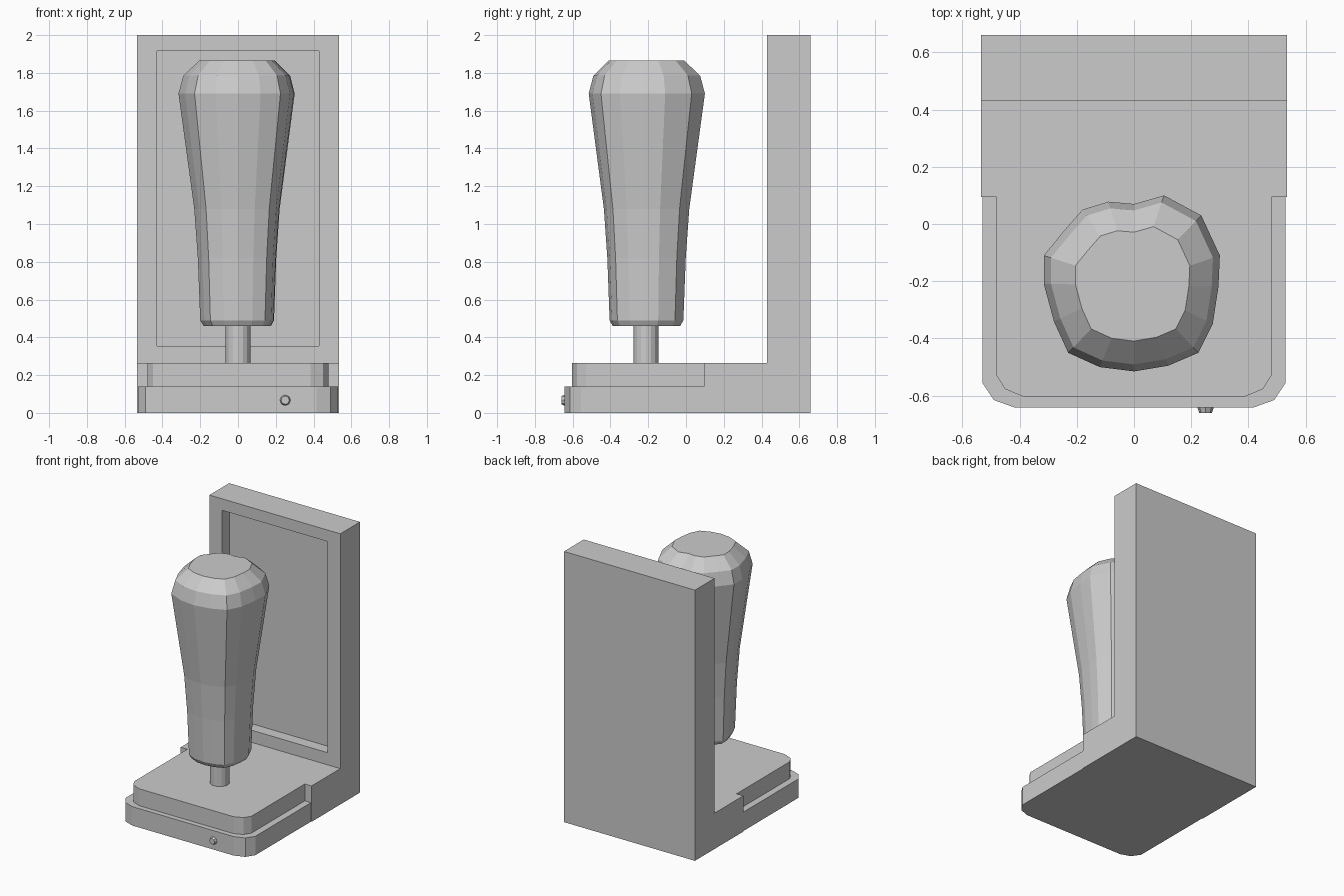
import bpy, bmesh
from mathutils import Vector

if "Cube" in bpy.data.objects:
    bpy.data.objects.remove(bpy.data.objects["Cube"])


def finish(name, bm):
    bmesh.ops.recalc_face_normals(bm, faces=bm.faces)
    me = bpy.data.meshes.new(name)
    bm.to_mesh(me)
    bm.free()
    ob = bpy.data.objects.new(name, me)
    bpy.context.collection.objects.link(ob)
    return ob


def loft(name, rings):
    """Skin a closed solid through rings of equal point count."""
    bm = bmesh.new()
    vs = [[bm.verts.new(p) for p in r] for r in rings]
    n = len(vs[0])
    for a, b in zip(vs, vs[1:]):
        for i in range(n):
            j = (i + 1) % n
            bm.faces.new((a[i], a[j], b[j], b[i]))
    bm.faces.new(vs[0][::-1])
    bm.faces.new(vs[-1])
    return finish(name, bm)


def cylinder(name, r1, r2, depth, sides, loc, rot=(0, 0, 0)):
    bpy.ops.mesh.primitive_cone_add(vertices=sides, radius1=r1, radius2=r2,
                                    depth=depth, location=loc, rotation=rot)
    bpy.context.object.name = name


# L-shaped stand: side profile extruded across x
W = 0.535
profile = [(0.095, 0), (0.66, 0), (0.66, 2), (0.43, 2), (0.43, 0.265), (0.095, 0.265)]
stand = loft("stand", [[(x, y, z) for y, z in profile] for x in (-W, W)])

# Recessed panel in the upright's front face
bm = bmesh.new()
bm.from_mesh(stand.data)
front = max((f for f in bm.faces if f.normal.y < -0.9), key=lambda f: f.calc_area())
bmesh.ops.inset_region(bm, faces=[front], thickness=0.1)
for v in front.verts:
    v.co.x = 0.43 if v.co.x > 0 else -0.43
    v.co.z = 1.915 if v.co.z > 1 else 0.355
recess = bmesh.ops.extrude_discrete_faces(bm, faces=[front])["faces"]
for v in recess[0].verts:
    v.co += Vector((0, 0.085, 0))
bm.to_mesh(stand.data)
bm.free()


# Two stacked base plates with rounded front corners
def plate(name, half, z0, z1):
    outline = half + [(-x, y) for x, y in reversed(half)]
    loft(name, [[(x, y, z) for x, y in outline] for z in (z0, z1)])


plate("lower_plate", [(0.53, 0.1), (0.53, -0.555), (0.49, -0.615), (0.415, -0.642)], 0, 0.14)
plate("upper_plate", [(0.48, 0.1), (0.48, -0.53), (0.45, -0.577), (0.385, -0.604)], 0.14, 0.265)

# Front button and handle post
cylinder("button", 0.031, 0.022, 0.025, 8, (0.25, -0.6475, 0.067), (1.5708, 0, 0))
cylinder("post", 0.067, 0.067, 0.25, 16, (0, -0.212, 0.365))

# Handle: slightly uneven hand-cut outline, scaled up through its height
outline = [(0.3, -0.11), (0.295, -0.22), (0.275, -0.35), (0.225, -0.45), (0.12, -0.495),
           (0, -0.515), (-0.12, -0.5), (-0.23, -0.45), (-0.28, -0.34), (-0.315, -0.21),
           (-0.315, -0.11), (-0.25, -0.03), (-0.18, 0.05), (-0.09, 0.078), (0, 0.07),
           (0.105, 0.1), (0.235, 0.03)]
levels = [(0.46, 0.58), (0.49, 0.635), (0.82, 0.675), (1.08, 0.735),
          (1.69, 1.0), (1.785, 0.92), (1.865, 0.65)]
cy = -0.212
loft("handle", [[(x * s, cy + (y - cy) * s, z) for x, y in outline] for z, s in levels])
